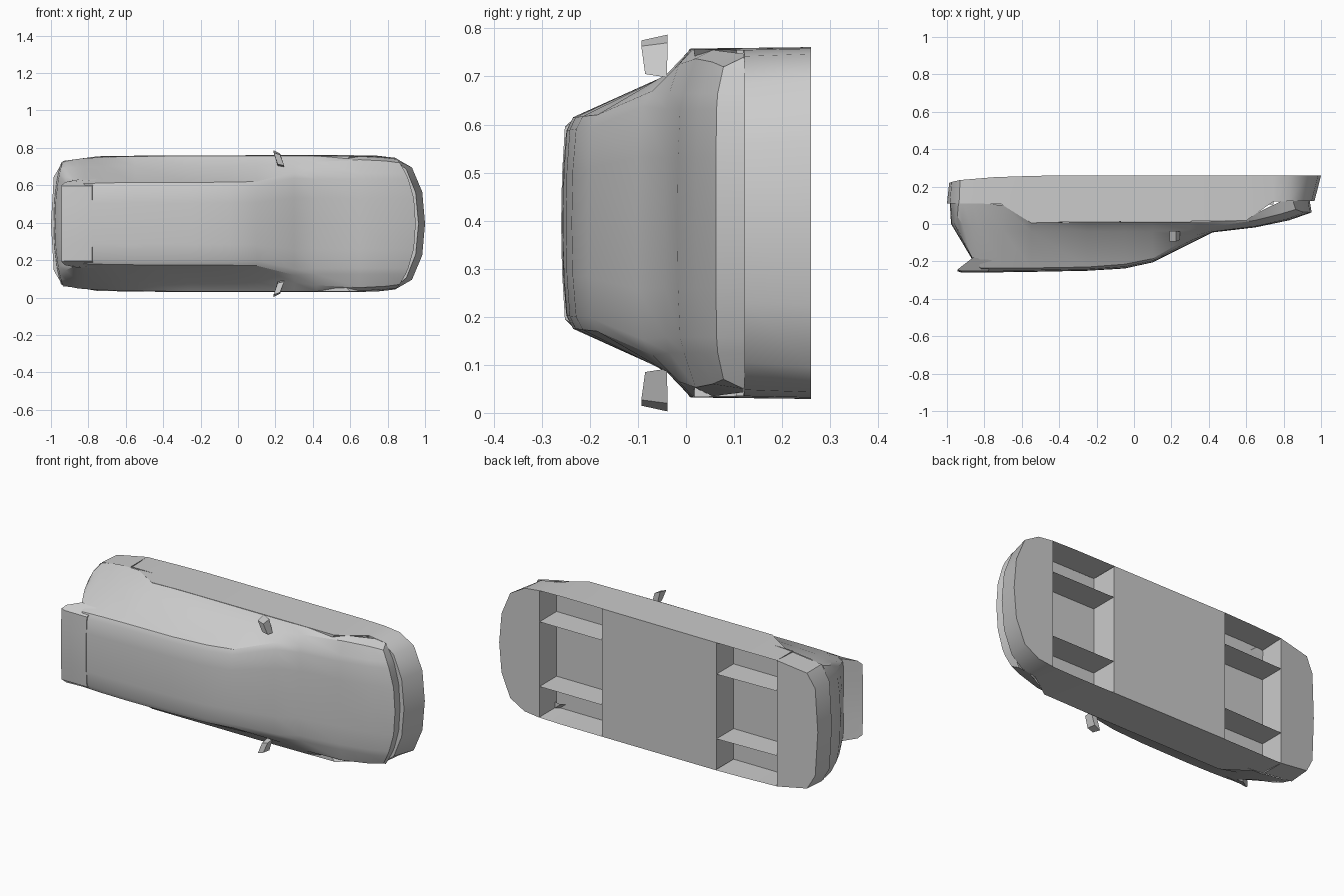
import bpy, bmesh
from mathutils import Vector

if "Cube" in bpy.data.objects:
    bpy.data.objects.remove(bpy.data.objects["Cube"])

MID = 0.395  # centre of the car's width along z (roof faces -y, nose faces +x)


def P(x, y, w):
    return Vector((x, y, MID + w))


def finish(name, bm, angle=0.6, normals=True):
    if normals:
        bmesh.ops.recalc_face_normals(bm, faces=bm.faces)
    me = bpy.data.meshes.new(name)
    bm.to_mesh(me)
    bm.free()
    ob = bpy.data.objects.new(name, me)
    bpy.context.collection.objects.link(ob)
    bpy.ops.object.select_all(action='DESELECT')
    ob.select_set(True)
    bpy.context.view_layer.objects.active = ob
    if angle:
        bpy.ops.object.shade_smooth_by_angle(angle=angle)
    return ob


def loft(bm, rows, closed=False):
    vr = [[bm.verts.new(p) for p in r] for r in rows]
    n = len(vr[0])
    for a, b in zip(vr, vr[1:]):
        for i in range(n if closed else n - 1):
            j = (i + 1) % n
            bm.faces.new((a[i], a[j], b[j], b[i]))
    return vr


def mirrored(half):
    # half outline from centre to centre -> closed loop
    return half + [(x, y, -w) for x, y, w in reversed(half[1:-1])]


# lower body: half plan outline, nose to tail (bottom x, w, y, top x, w, y)
outline = [
    (1.0, 0, .26, .965, 0, .122), (.985, .17, .26, .95, .165, .122),
    (.93, .30, .26, .9, .29, .122), (.84, .352, .26, .83, .347, .122),
    (.745, .363, .26, .745, .36, .12), (.6, .366, .26, .6, .362, .018),
    (.35, .366, .26, .35, .363, .015), (-.375, .365, .26, -.375, .363, .01),
    (-.55, .363, .257, -.55, .361, .006), (-.75, .36, .25, -.71, .357, .106),
    (-.93, .33, .235, -.935, .335, .11), (-.975, .25, .225, -.985, .25, .11),
    (-.988, 0, .22, -1, 0, .11)]
bot = mirrored([(r[0], r[2], r[1]) for r in outline])
top = mirrored([(r[3], r[5], r[4]) for r in outline])
ledge = [(x * .95, y, w * .92) for x, y, w in top]
bm = bmesh.new()
loft(bm, [[P(*p) for p in ring] for ring in (bot, top, ledge)], closed=True)
finish("lower_body", bm)

# floor panels between the wheel wells
bm = bmesh.new()
for lo, hi in ((.74, 2), (-.38, .36), (-2, -.74)):
    bm.faces.new([bm.verts.new(P(*p)) for p in bot if lo < p[0] < hi])
finish("floor_panels", bm, 0)

# wheel wells: end walls, ceiling and two inner dividers each
bm = bmesh.new()
for xa, xb, ya, yb in ((.745, .35, .26, .26), (-.375, -.75, .26, .25)):
    loft(bm, [[P(x, y, -.36), P(x, y, .36)]
              for x, y in ((xa, ya), (xa, .105), (xb, .105), (xb, yb))])
    for w in (-.185, .185):
        bm.faces.new([bm.verts.new(P(x, y, w)) for x, y in
                      ((xa, ya), (xa, .105), (xb, .105), (xb, yb))])
finish("wheel_wells", bm, 0, False)

# upper body stations, nose to tail:
# x, bow, centre y, edge y, edge w, shoulder y, shoulder w, belt y, belt w
stations = [
    (.94, .1, .122, .122, .27, .122, .325, .122, .34),
    (.95, .11, .062, .066, .27, .078, .325, .12, .345),
    (.83, .05, .02, .03, .27, .055, .335, .12, .352),
    (.65, 0, -.018, -.004, .27, .02, .342, .056, .36),
    (.42, 0, -.045, -.035, .27, -.015, .33, .015, .362),
    (.3, 0, -.105, -.07, .275, -.03, .315, .012, .362),
    (.1, 0, -.205, -.185, .225, -.04, .31, .01, .362),
    (-.05, 0, -.238, -.215, .222, -.04, .308, .01, .362),
    (-.25, 0, -.25, -.23, .22, -.04, .308, .01, .362),
    (-.55, 0, -.256, -.235, .22, -.04, .308, .008, .361),
    (-.7, 0, -.258, -.236, .218, -.035, .306, .1, .356),
    (-.82, 0, -.258, -.236, .214, -.03, .304, .11, .35),
    (-.865, 0, -.19, -.18, .222, -.02, .302, .11, .345),
    (-.93, .02, -.08, -.07, .25, .0, .3, .11, .335),
    (-.978, .05, .0, .01, .26, .04, .305, .11, .328),
    (-.985, .05, .11, .11, .26, .11, .305, .11, .325)]
rows = []
for x, bow, yc, ye, we, ys, ws, yb, wb in stations:
    half = [(yc, 0), (yc + .1 * (ye - yc), we * .5), (yc + .4 * (ye - yc), we * .88),
            (ye, we), (ys, ws), (yb, wb)]
    sec = [(y, -w) for y, w in reversed(half[1:])] + half
    s = 1 if x > 0 else -1
    rows.append([P(x - s * bow * abs(w / .36) ** 2.5, y, w) for y, w in sec])
bm = bmesh.new()
loft(bm, rows)
# the open shell must face outwards (roof towards -y)
bmesh.ops.recalc_face_normals(bm, faces=bm.faces)
if sum(f.normal.y * f.calc_area() for f in bm.faces) > 0:
    bmesh.ops.reverse_faces(bm, faces=bm.faces)
finish("upper_body", bm, 0.5, False)

# roof spoiler: wedge profile (x, y, half width)
prof = [(-.78, -.258, .2), (-.92, -.258, .2), (-.945, -.25, .203),
        (-.925, -.235, .222), (-.86, -.185, .235), (-.76, -.2, .235)]
bm = bmesh.new()
ends = loft(bm, [[P(x, y + dy, w * k) for x, y, w in prof]
                 for k, dy in ((-1, .006), (-.5, 0), (0, -.002), (.5, 0), (1, .006))], closed=True)
bm.faces.new(ends[0])
bm.faces.new(ends[-1])
finish("roof_spoiler", bm)

# door mirrors
for side, name in ((1, "left_mirror"), (-1, "right_mirror")):
    bm = bmesh.new()
    inner = [P(x, y, side * w) for x, y, w in
             ((.212, -.085, .318), (.247, -.085, .31), (.247, -.04, .303), (.212, -.04, .31))]
    outer = [P(x, y, side * w) for x, y, w in
             ((.19, -.093, .38), (.225, -.093, .368), (.225, -.038, .375), (.19, -.038, .392))]
    ends = loft(bm, [inner, outer], closed=True)
    for e in ends:
        bm.faces.new(e)
    finish(name, bm)
